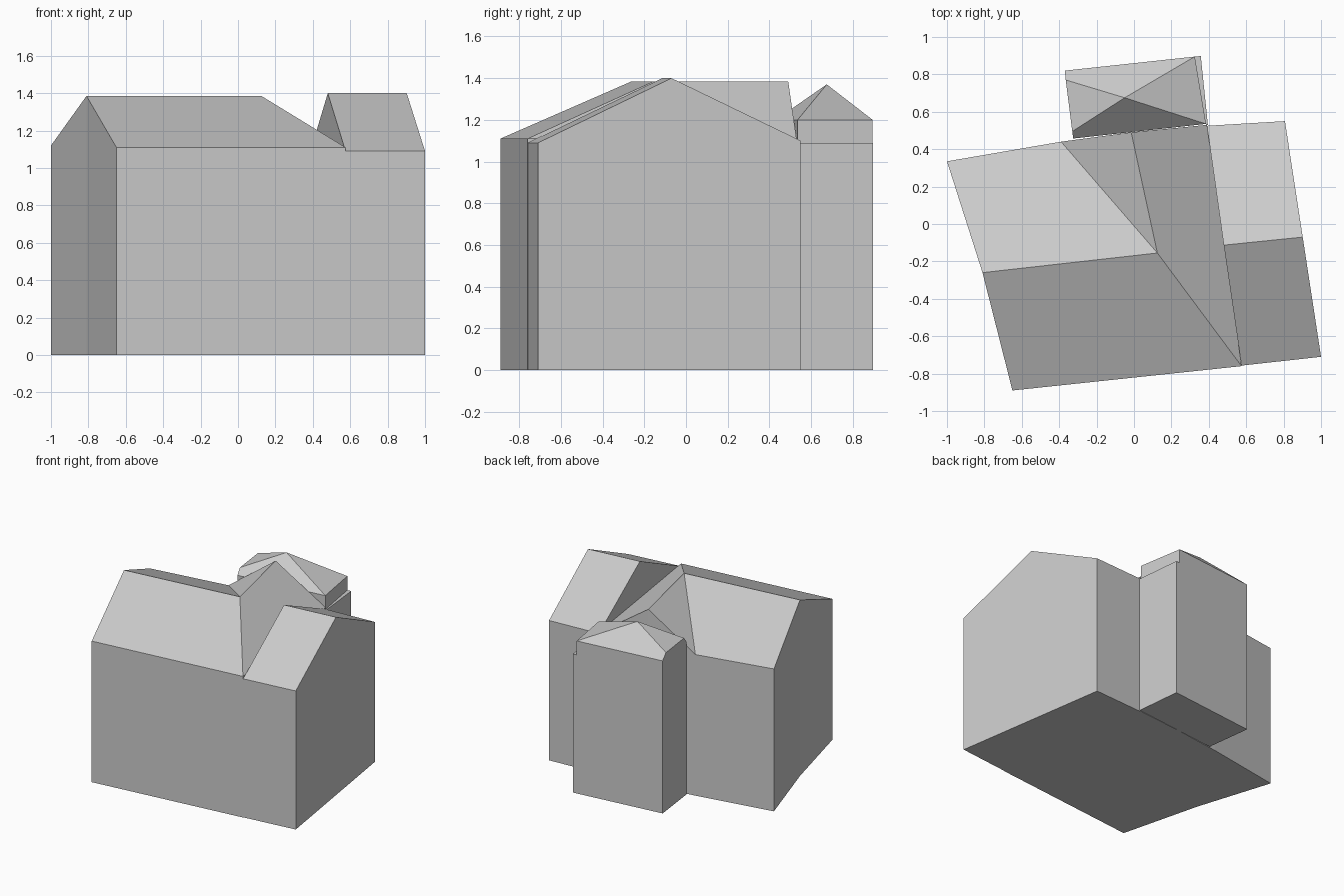
import bpy
import bmesh

cube = bpy.data.objects.get("Cube")
if cube:
    bpy.data.objects.remove(cube, do_unlink=True)

# One plain grey for walls and roofs
grey = bpy.data.materials.new("plain grey")
grey.use_nodes = True
colour = (0.6, 0.6, 0.6, 1)
grey.diffuse_color = colour
grey.node_tree.nodes["Principled BSDF"].inputs["Base Color"].default_value = colour


def building(name, outline, roof, peak=None):
    """Walls rise from the ground to each outline point (x, y, top height);
    roof faces join those points and the optional inner peak (index -1)."""
    bm = bmesh.new()
    base = [bm.verts.new((x, y, 0)) for x, y, z in outline]
    top = [bm.verts.new(p) for p in outline]
    if peak:
        top.append(bm.verts.new(peak))
    n = len(base)
    for i in range(n):
        j = (i + 1) % n
        bm.faces.new((base[i], base[j], top[j], top[i]))
    bm.faces.new(base[::-1])
    for face in roof:
        bm.faces.new([top[i] for i in face])
    bmesh.ops.recalc_face_normals(bm, faces=bm.faces)
    mesh = bpy.data.meshes.new(name)
    bm.to_mesh(mesh)
    bm.free()
    mesh.materials.append(grey)
    obj = bpy.data.objects.new(name, mesh)
    bpy.context.collection.objects.link(obj)
    return obj


# Main house: long ridge turning into a rear gable
building("main_house",
         [(-0.65, -0.89, 1.11), (0.575, -0.76, 1.11), (0.39, 0.53, 1.11),
          (-0.015, 0.49, 1.385), (-0.39, 0.44, 1.11), (-1, 0.335, 1.12),
          (-0.81, -0.26, 1.385)],
         [(0, 1, -1, 6), (1, 2, 3, -1), (3, 4, -1), (4, 5, 6, -1)],
         peak=(0.125, -0.155, 1.385))

# Side wing with its own gabled roof
building("side_wing",
         [(0.575, -0.757, 1.09), (1, -0.71, 1.09), (0.902, -0.07, 1.4),
          (0.807, 0.55, 1.1), (0.39, 0.525, 1.1), (0.48, -0.113, 1.4)],
         [(0, 1, 2, 5), (2, 3, 4, 5)])

# Rear tower with a hipped roof and raised eaves on one side
building("rear_tower",
         [(0.385, 0.535, 1.2), (0.325, 0.895, 1.2), (-0.37, 0.82, 1.2),
          (-0.365, 0.77, 1.245), (-0.33, 0.495, 1.245), (-0.325, 0.457, 1.2)],
         [(0, 1, -1), (1, 2, 3, -1), (3, 4, -1), (4, 5, 0, -1)],
         peak=(-0.05, 0.675, 1.37))

# Narrow lower ledge beside the tower
building("tower_ledge",
         [(0.385, 0.53, 1.09), (0.395, 0.53, 1.09),
          (0.357, 0.898, 1.09), (0.325, 0.895, 1.09)],
         [(0, 1, 2, 3)])
